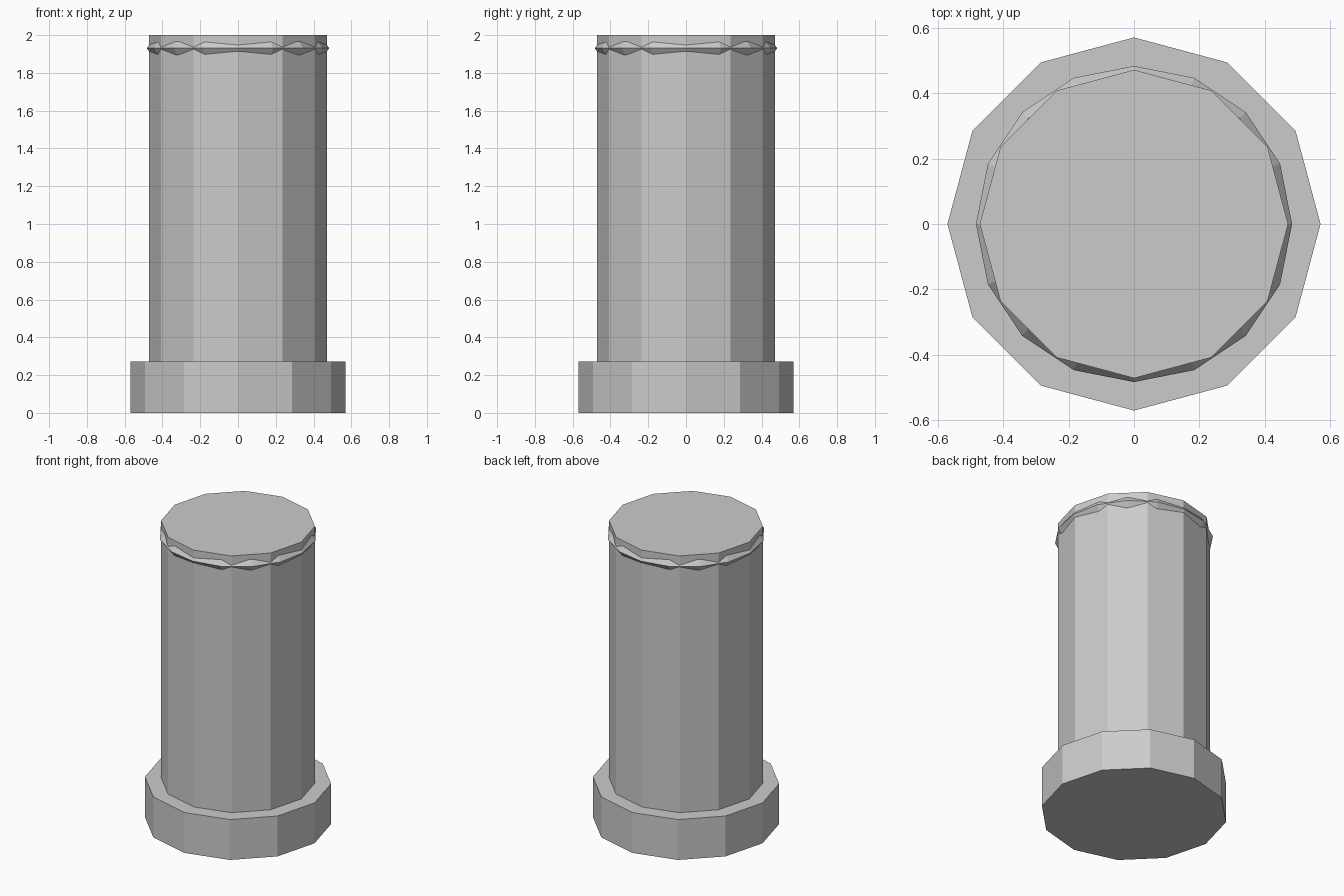
import bpy

if "Cube" in bpy.data.objects:
    bpy.data.objects.remove(bpy.data.objects["Cube"])

SIDES = 12
BASE_TOP = 0.272


def prism(name, radius, z0, z1):
    # twelve-sided flat-shaded drum with a corner on the x axis
    bpy.ops.mesh.primitive_cylinder_add(vertices=SIDES, radius=radius,
                                        depth=z1 - z0, location=(0, 0, (z0 + z1) / 2))
    obj = bpy.context.object
    obj.name = name
    return obj


# Wide foot and tall shaft
prism("base", 0.57, 0.0, BASE_TOP)
prism("shaft", 0.471, BASE_TOP, 2.0)

# Thin faceted ring mostly sunk into the shaft near the top
bpy.ops.mesh.primitive_torus_add(major_segments=16, minor_segments=5,
                                 major_radius=0.445, minor_radius=0.038,
                                 location=(0, 0, 1.931))
bpy.context.object.name = "neck_ring"
bpy.ops.object.shade_flat()
